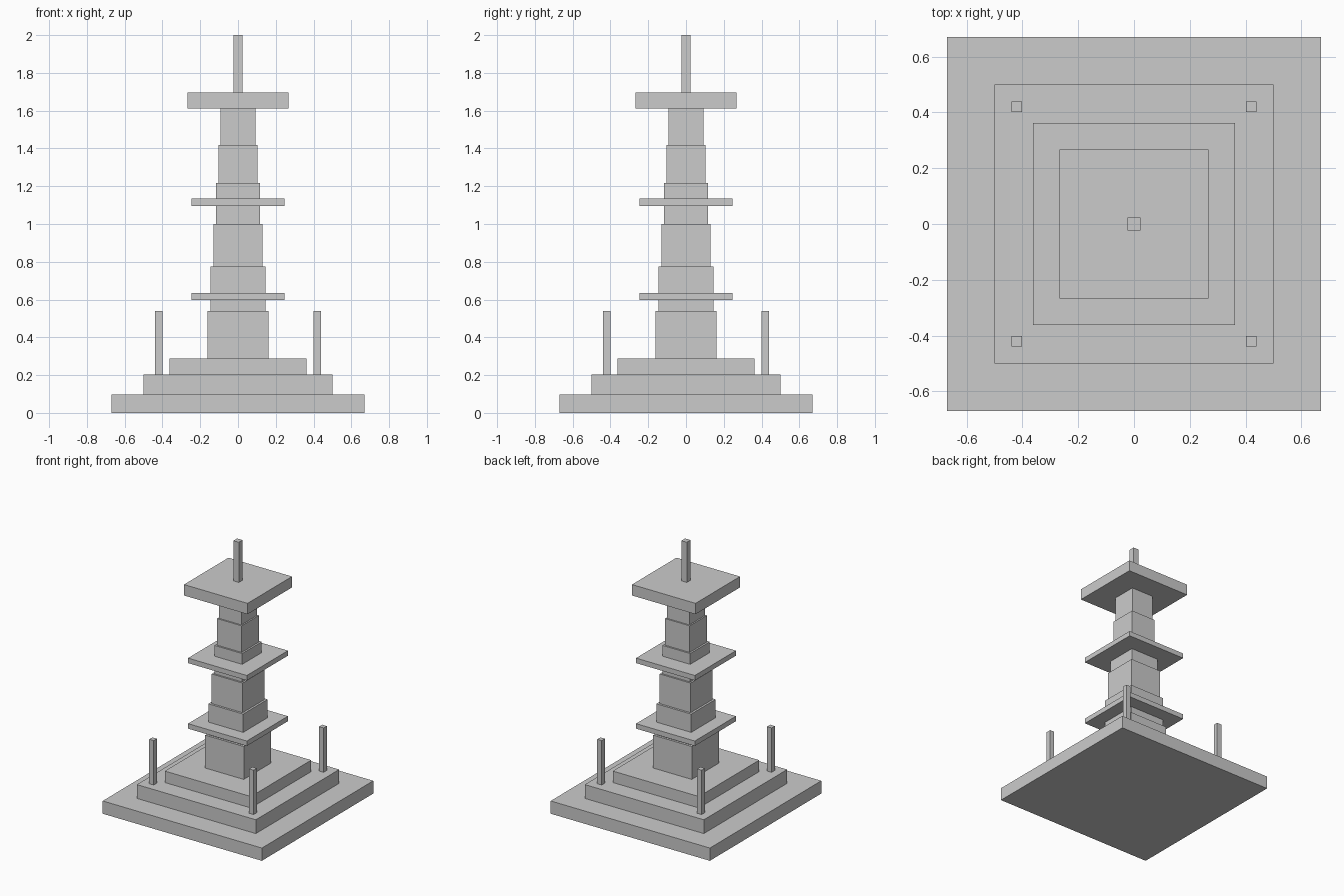
import bpy

if "Cube" in bpy.data.objects:
    bpy.data.objects.remove(bpy.data.objects["Cube"])


def box(name, half, z0, z1, x=0.0, y=0.0):
    """Square block of half-width `half` spanning z0..z1."""
    bpy.ops.mesh.primitive_cube_add(size=1, location=(x, y, (z0 + z1) / 2))
    ob = bpy.context.object
    ob.name = name
    ob.scale = (2 * half, 2 * half, z1 - z0)
    bpy.ops.object.transform_apply(location=False, rotation=False, scale=True)
    return ob


# Stepped base
box("base_step_lower", 0.669, 0.0, 0.097)
box("base_step_middle", 0.50, 0.097, 0.202)
box("base_step_upper", 0.362, 0.202, 0.289)

# Tapering tower of stacked blocks
levels = [0.289, 0.539, 0.775, 1.0, 1.216, 1.418, 1.612]
halves = [0.162, 0.146, 0.130, 0.117, 0.1035, 0.093]
for i, half in enumerate(halves):
    box(f"tower_block_{i + 1}", half, levels[i], levels[i + 1])

# Balcony slabs around the tower
for i, z in enumerate((0.598, 1.096)):
    box(f"balcony_{i + 1}", 0.247, z, z + 0.038)

# Roof slab and spire
box("roof_slab", 0.267, 1.612, 1.695)
box("spire", 0.0225, 1.695, 2.0)

# Corner posts
for sx in (-1, 1):
    for sy in (-1, 1):
        box("corner_post", 0.019, 0.202, 0.539, sx * 0.42, sy * 0.42)
